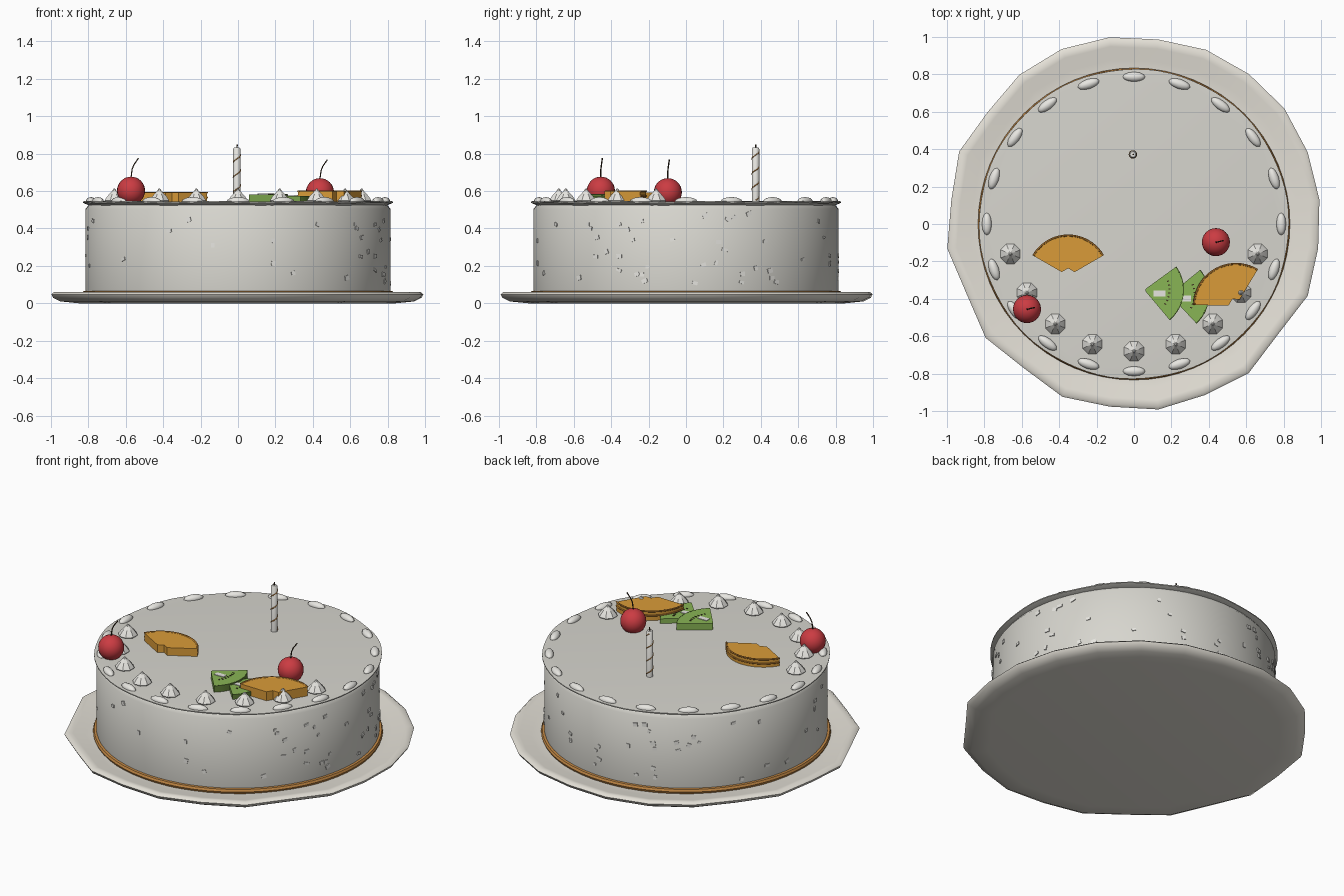
import bpy, bmesh, math, random
from mathutils import Matrix, Vector

if "Cube" in bpy.data.objects:
    bpy.data.objects.remove(bpy.data.objects["Cube"])
random.seed(4)
R = math.radians

def mat(name, *c):
    m = bpy.data.materials.new(name)
    m.diffuse_color = (*c, 1)
    m.use_nodes = True
    m.node_tree.nodes["Principled BSDF"].inputs["Base Color"].default_value = m.diffuse_color
    return m

PLATE = mat("plate_white", .78, .75, .68)
CAKE = mat("cake_cream", .68, .67, .62)
ICING = mat("icing_white", .82, .81, .77)
ORANGE = mat("orange_flesh", .70, .33, .04)
RIND = mat("orange_rind", .45, .19, .03)
GREEN = mat("kiwi_green", .25, .46, .09)
SKIN = mat("kiwi_skin", .12, .22, .04)
RED = mat("cherry_red", .60, .045, .055)
BROWN = mat("dark_brown", .05, .03, .015)
TAN = mat("crust_tan", .55, .25, .06)

def make(name, bm, mats, smooth=40):
    bmesh.ops.recalc_face_normals(bm, faces=bm.faces)
    me = bpy.data.meshes.new(name)
    bm.to_mesh(me)
    bm.free()
    ob = bpy.data.objects.new(name, me)
    bpy.context.collection.objects.link(ob)
    for m in mats:
        me.materials.append(m)
    if smooth:
        bpy.ops.object.select_all(action='DESELECT')
        ob.select_set(True)
        bpy.context.view_layer.objects.active = ob
        bpy.ops.object.shade_smooth_by_angle(angle=R(smooth))
    return ob

def skin_rings(bm, rings):
    """Join rings of points with quads and cap both ends."""
    vs = [[bm.verts.new(p) for p in r] for r in rings]
    n = len(vs[0])
    for a, b in zip(vs, vs[1:]):
        for i in range(n):
            bm.faces.new((a[i], a[(i + 1) % n], b[(i + 1) % n], b[i]))
    bm.faces.new(vs[0])
    bm.faces.new(vs[-1])

def lathe(name, profile, n, m, radius=lambda i: 1, dz=lambda i: 0, off=0.0, smooth=40):
    bm = bmesh.new()
    rings = []
    for r, z in profile:
        ring = []
        for i in range(n):
            a = 2 * math.pi * i / n + off
            ring.append((r * radius(i) * math.cos(a), r * radius(i) * math.sin(a), z + dz(i)))
        rings.append(ring)
    skin_rings(bm, rings)
    return make(name, bm, [m], smooth)

def tube(name, pts, r, m):
    cu = bpy.data.curves.new(name, 'CURVE')
    cu.dimensions = '3D'
    cu.bevel_depth = r
    cu.bevel_resolution = 1
    cu.use_fill_caps = True
    s = cu.splines.new('POLY')
    s.points.add(len(pts) - 1)
    for p, q in zip(s.points, pts):
        p.co = (*q, 1)
    cu.materials.append(m)
    ob = bpy.data.objects.new(name, cu)
    bpy.context.collection.objects.link(ob)

# plate with a hand-cut wavy rim
rim = [1.0, 1.005, 1.014, 1.01, 1.008, .995, 1.007, 1.012, 1.006, .985, 1.012, .985,
       1.007, .97, 1.0, .97, 1.0, .985, 1.0, .99, 1.006, .97, 1.005, .993]
lathe("plate", [(.85, 0), (.95, .01), (.99, .03), (1, .048), (.985, .06), (.95, .056),
                (.88, .042), (.82, .036)], 24, PLATE, lambda i: rim[i], off=R(7.5), smooth=50)

# crust band, cake body and icing top sheet
lathe("crust_band", [(.80, .03), (.828, .036), (.834, .05), (.828, .064), (.80, .068)], 64, TAN)
lathe("cake_body", [(.81, .035), (.815, .07), (.815, .505), (.80, .525)], 64, CAKE)
lathe("icing_sheet", [(.79, .522), (.828, .537), (.828, .543), (.80, .545)], 80, CAKE,
      lambda i: 1 + .002 * math.sin(i * 2 * math.pi / 8), lambda i: .003 * math.sin(i * math.pi / 4))

# small flakes pressed into the side
bm = bmesh.new()
for k in range(75):
    a, z = random.uniform(0, 2 * math.pi), .09 + .40 * random.random()
    M = (Matrix.Rotation(a, 4, 'Z') @ Matrix.Translation((.816, 0, z))
         @ Matrix.Rotation(random.uniform(-.4, .4), 4, 'X')
         @ Matrix.Diagonal((.006, random.uniform(.015, .032), random.uniform(.014, .026), 1)))
    bmesh.ops.create_cube(bm, size=1, matrix=M)
make("side_flakes", bm, [ICING], 0)

# ring of flat piped dots along the edge
bm = bmesh.new()
for k in range(20):
    M = (Matrix.Rotation(R(18 * k), 4, 'Z') @ Matrix.Translation((.787, 0, .545))
         @ Matrix.Diagonal((.026, .06, .023, 1)))
    bmesh.ops.create_uvsphere(bm, u_segments=12, v_segments=8, radius=1, matrix=M)
make("edge_dots", bm, [ICING])

# piped cream kisses along the front
for k in range(9):
    a = R(-90 + (k - 4) * 19.1)
    ob = lathe("cream_kiss", [(.045, 0), (.057, .014), (.042, .036), (.018, .060), (.004, .078)],
               8, ICING, off=R(22.5), smooth=20)
    ob.location = (.68 * math.cos(a), .68 * math.sin(a), .535)

# candle with a spiral stripe and wick
cx, cy = -.006, .372
ob = lathe("candle", [(.02, .54), (.02, .825), (.015, .832)], 12, ICING)
ob.location = (cx, cy, 0)
tube("candle_stripe", [(cx + .0195 * math.cos(t * .35), cy + .0195 * math.sin(t * .35), .55 + .27 * t / 60)
                       for t in range(61)], .003, TAN)
tube("wick", [(cx, cy, .83), (cx + .002, cy, .85)], .004, BROWN)

# cherries with bent stems
for x, y, z in ((-.572, -.455, .602), (.438, -.097, .594)):
    bm = bmesh.new()
    bmesh.ops.create_uvsphere(bm, u_segments=24, v_segments=16, radius=.075,
                              matrix=Matrix.Translation((x, y, z)))
    make("cherry", bm, [RED])
    tube("cherry_stem", [(x, y, z + .07), (x + .006, y, z + .115), (x + .016, y + .003, z + .14),
                         (x + .04, y + .008, z + .174)], .0035, BROWN)

def fan(name, loc, direction, half, r0, r1, thick, mats, lip):
    """Extruded fruit segment; outer wall faces take the second colour."""
    n = 16
    angs = [direction - half + 2 * half * i / n for i in range(n + 1)]
    out = [(r1 * math.cos(R(a)), r1 * math.sin(R(a))) for a in angs]
    inn = [(r0 * math.cos(R(a)), r0 * math.sin(R(a))) for a in (angs[-1], direction, angs[0])]
    bm = bmesh.new()
    skin_rings(bm, [[(x, y, z) for x, y in out + inn] for z in (0, thick)])
    for f in bm.faces:
        c = f.calc_center_median()
        if len(f.verts) == 4 and math.hypot(c.x, c.y) > r1 * .97:
            f.material_index = 1
    ob = make(name, bm, mats, 30)
    ob.location = loc
    # thin skin line along the outer top edge
    tube(name + "_skin", [(loc[0] + x * .985, loc[1] + y * .985, loc[2] + thick - .002)
                          for x, y in out], lip, mats[1])

# orange slices
fan("orange_slice", (-.352, -.277, .53), 90, 60, .04, .216, .062, [ORANGE, ORANGE], .004)
fan("orange_slice", (.545, -.437, .538), 119, 60, .04, .224, .062, [ORANGE, ORANGE], .004)
for x, y, z, d, r in ((-.352, -.277, .53, 90, .216), (.545, -.437, .538, 119, .224)):
    for h in (.036, .062):
        tube("orange_rind", [(x + r * math.cos(R(d + t)), y + r * math.sin(R(d + t)), z + h)
                             for t in range(-60, 61, 6)], .005, RIND)

# kiwi pieces with pale core and seeds
for x, y, z, d in ((.055, -.352, .54, -7), (.19, -.378, .53, -4)):
    fan("kiwi_piece", (x, y, z), d, 43, .008, .212, .043, [GREEN, SKIN], .003)
    top = z + .044
    bm = bmesh.new()
    bmesh.ops.create_cube(bm, size=1, matrix=Matrix.Translation((x + .082, y - .02, top))
                          @ Matrix.Diagonal((.065, .032, .005, 1)))
    make("kiwi_core", bm, [ICING], 0)
    bm = bmesh.new()
    for k in range(7):
        a = R(d - 27 + 9 * k)
        bmesh.ops.create_cube(bm, size=1, matrix=Matrix.Translation(
            (x + .135 * math.cos(a), y + .135 * math.sin(a), top))
            @ Matrix.Rotation(a, 4, 'Z') @ Matrix.Diagonal((.012, .006, .004, 1)))
    make("kiwi_seeds", bm, [BROWN], 0)
